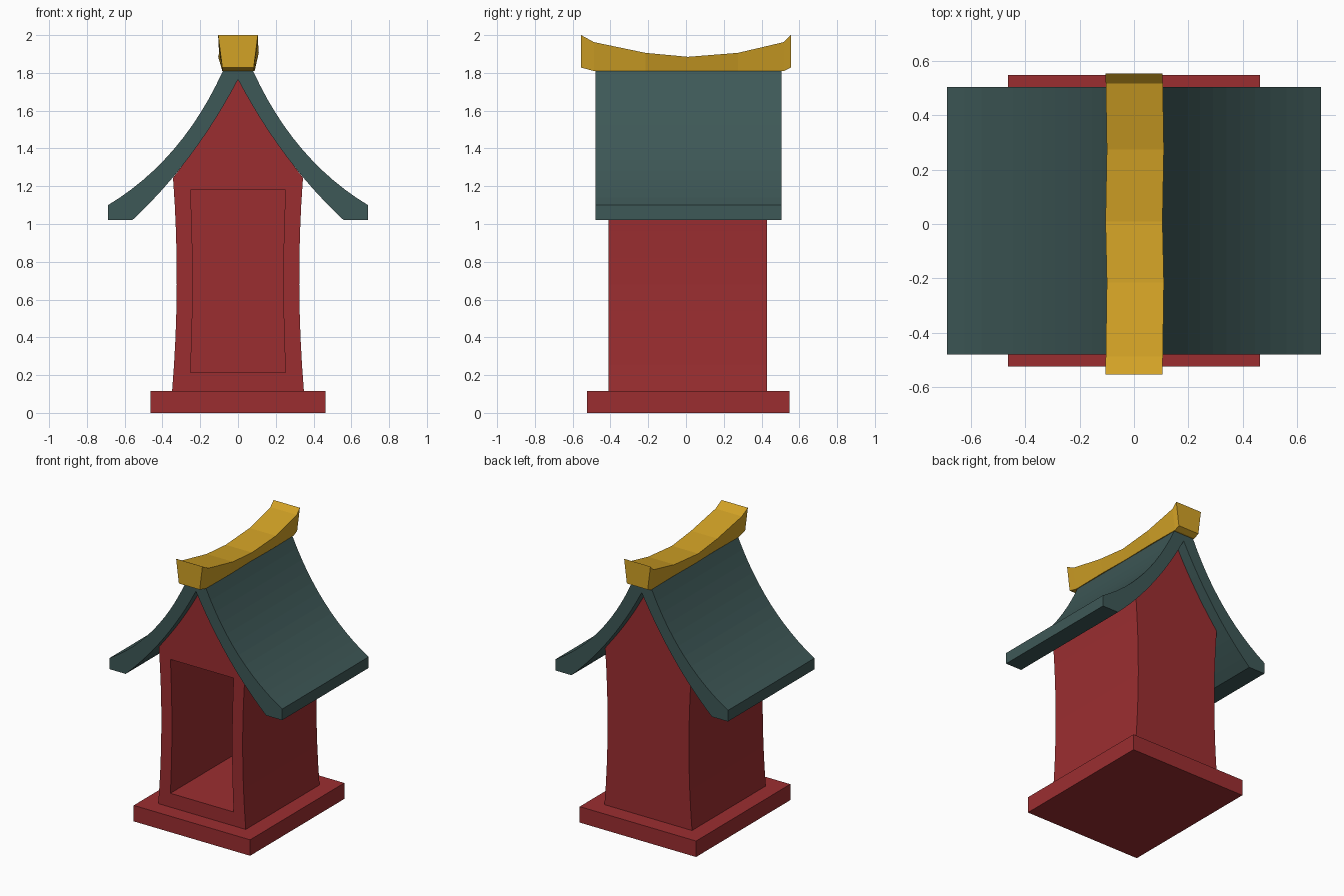
import bpy, bmesh
from mathutils import Vector

cube = bpy.data.objects.get("Cube")
if cube:
    bpy.data.objects.remove(cube, do_unlink=True)


def material(name, rgb):
    mat = bpy.data.materials.new(name)
    mat.use_nodes = True
    mat.diffuse_color = (*rgb, 1)
    mat.node_tree.nodes["Principled BSDF"].inputs["Base Color"].default_value = (*rgb, 1)
    return mat


red = material("red wood", (0.33, 0.027, 0.03))
teal = material("dark teal roof", (0.048, 0.098, 0.095))
gold = material("gold ridge", (0.645, 0.361, 0.019))


def loft(name, rings, mat):
    """Closed solid through a list of matching point rings."""
    bm = bmesh.new()
    loops = [[bm.verts.new(p) for p in ring] for ring in rings]
    count = len(loops[0])
    for a, b in zip(loops, loops[1:]):
        for i in range(count):
            j = (i + 1) % count
            bm.faces.new((a[i], a[j], b[j], b[i]))
    bm.faces.new(loops[0])
    bm.faces.new(reversed(loops[-1]))
    bmesh.ops.recalc_face_normals(bm, faces=bm.faces)
    mesh = bpy.data.meshes.new(name)
    bm.to_mesh(mesh)
    bm.free()
    mesh.materials.append(mat)
    obj = bpy.data.objects.new(name, mesh)
    bpy.context.collection.objects.link(obj)
    return obj


def prism(name, outline, y0, y1, mat):
    return loft(name, [[(x, y, z) for x, z in outline] for y in (y0, y1)], mat)


def bezier(a, c, b, steps):
    a, b, c = Vector(a), Vector(b), Vector(c)
    ts = [i / steps for i in range(steps + 1)]
    return [tuple(a * (1 - t) ** 2 + c * 2 * t * (1 - t) + b * t * t) for t in ts]


def mirrored(half):
    """Full outline from its +x half; centre points are not doubled."""
    return half + [(-x, z) for x, z in reversed(half) if x > 1e-5]


# Base slab
prism("base_slab", mirrored([(0.464, 0), (0.464, 0.115)]), -0.525, 0.548, red)

# Curves shared by the roof and the gable
outer = bezier((0.08, 1.81), (0.296, 1.336), (0.688, 1.1), 12)
under = bezier((0, 1.765), (0.231, 1.326), (0.56, 1.02), 12)

# Shrine body with waisted walls and a curved gable
wall = bezier((0.349, 0.115), (0.302, 0.68), (0.344, 1.245), 8)
gable = [p for p in reversed(under) if p[0] < 0.335]
body = prism("shrine_body", mirrored(wall + gable), -0.41, 0.43, red)

# Deep niche cut into the front
niche = mirrored(bezier((0.252, 0.215), (0.228, 0.7), (0.252, 1.18), 8))
cutter = prism("niche_cutter", niche, -0.6, 0.34, red)
cutter.hide_render = True
cut = body.modifiers.new("niche", 'BOOLEAN')
cut.operation = 'DIFFERENCE'
cut.solver = 'EXACT'
cut.object = cutter
bpy.context.view_layer.objects.active = body
bpy.ops.object.modifier_apply(modifier=cut.name)
bpy.data.objects.remove(cutter, do_unlink=True)

# Swept roof: one outline with a flat top and cut-off eaves
left_outer = [(-x, z) for x, z in reversed(outer)]
left_under = [(-x, z) for x, z in under[1:]]
roof_outline = (left_outer + outer + [(0.688, 1.02)]
                + list(reversed(under)) + left_under + [(-0.688, 1.02)])
prism("curved_roof", roof_outline, -0.48, 0.505, teal)

# Ridge beam with upturned ends: y, bottom z, top z, sideways shift
stations = [(-0.555, 1.828, 2.0, 0), (-0.488, 1.81, 1.963, 0.001),
            (-0.215, 1.81, 1.906, 0.005), (0.01, 1.81, 1.885, 0),
            (0.275, 1.81, 1.906, 0.005), (0.518, 1.81, 1.963, 0.001),
            (0.555, 1.828, 2.0, 0)]
ridge_rings = [[(s - 0.083, y, lo), (s + 0.083, y, lo),
                (s + 0.105, y, hi), (s - 0.105, y, hi)]
               for y, lo, hi, s in stations]
loft("ridge_beam", ridge_rings, gold)
